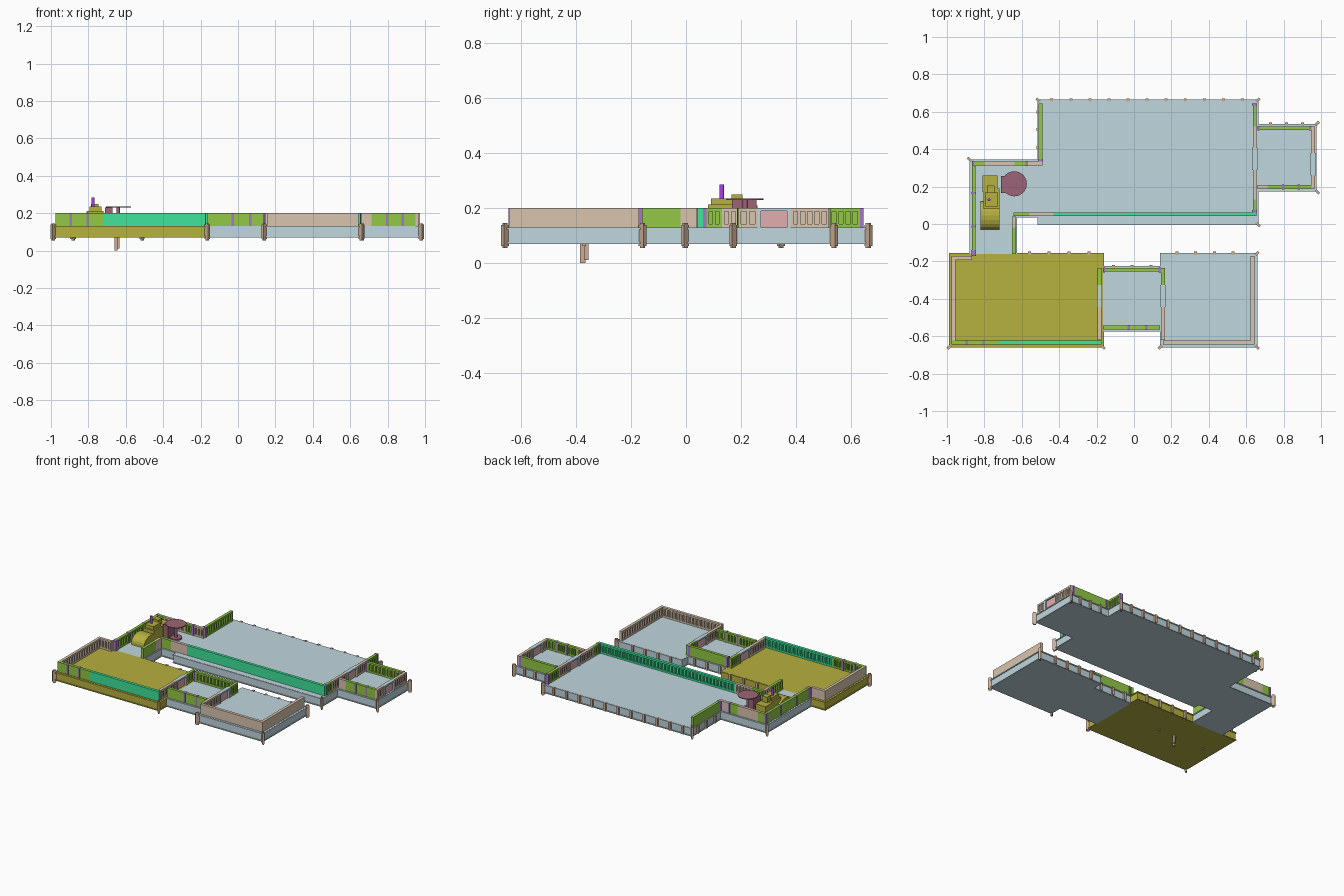
import bpy, bmesh, math
from mathutils import Matrix, Vector

if "Cube" in bpy.data.objects:
    bpy.data.objects.remove(bpy.data.objects["Cube"])

COL = dict(blue=(.53, .68, .73), olive=(.47, .44, .05), green=(.29, .58, .06),
           bright=(.05, .78, .33), tan=(.70, .56, .43), brown=(.62, .43, .30),
           purple=(.38, .18, .62), pink=(.76, .42, .42), red=(.33, .13, .18),
           violet=(.42, .05, .85))
MATS = {}
for k, c in COL.items():
    MATS[k] = bpy.data.materials.new(k)
    MATS[k].diffuse_color = (*c, 1)


def finish(name, bm, color):
    me = bpy.data.meshes.new(name)
    bm.to_mesh(me)
    bm.free()
    me.materials.append(MATS[color])
    ob = bpy.data.objects.new(name, me)
    bpy.context.collection.objects.link(ob)
    return ob


def add_box(bm, x0, x1, y0, y1, z0, z1, rot=0):
    c = Vector(((x0 + x1) / 2, (y0 + y1) / 2, (z0 + z1) / 2))
    m = (Matrix.Translation(c) @ Matrix.Rotation(rot, 4, 'Z')
         @ Matrix.Diagonal((abs(x1 - x0), abs(y1 - y0), abs(z1 - z0), 1)))
    bmesh.ops.create_cube(bm, size=1, matrix=m)


def box(name, color, *dims):
    bm = bmesh.new()
    add_box(bm, *dims)
    return finish(name, bm, color)


def cyl(name, color, x, y, z0, z1, r, n=24, r2=None):
    bm = bmesh.new()
    bmesh.ops.create_cone(bm, cap_ends=True, segments=n, radius1=r, radius2=r if r2 is None else r2,
                          depth=z1 - z0, matrix=Matrix.Translation((x, y, (z0 + z1) / 2)))
    return finish(name, bm, color)


ZB, ZF, ZT = .07, .13, .2   # slab underside, floor, wall top

# Floor slabs with a protruding rail along top and bottom edges
SLABS = dict(main=(-.51, .66, 0, .66, 'blue'), link=(-.63, -.51, .04, .34, 'blue'),
             corridor=(-.875, -.63, -.16, .34, 'blue'), hall=(-.985, -.165, -.655, -.16, 'olive'),
             passage=(-.165, .145, -.57, -.23, 'blue'), store=(.145, .655, -.655, -.16, 'blue'),
             annex=(.66, .97, .18, .53, 'blue'))
for name, (x0, x1, y0, y1, c) in SLABS.items():
    bm = bmesh.new()
    add_box(bm, x0, x1, y0, y1, ZB, ZF)
    for za, zb in ((ZB + .001, .077), (.122, ZF - .001)):
        add_box(bm, x0 - .005, x1 + .005, y0 - .005, y1 + .005, za, zb)
    finish(name + '_floor', bm, c)


def wall(name, axis, outer, s, segs, both=False):
    """Panelled wall; s points to the ribbed inner side. segs: (start, end, colour)."""
    th, inner = .02, outer + s * .02

    def put(bm, a, b, u, v, z0, z1):
        u, v = min(u, v), max(u, v)
        if axis == 'x':
            add_box(bm, a, b, u, v, z0, z1)
        else:
            add_box(bm, u, v, a, b, z0, z1)

    for i, (a, b, c) in enumerate(segs):
        bm = bmesh.new()
        tag = f'{name}_{i}'
        if c == 'door':
            for p in (a, b - .012):
                put(bm, p, p + .012, outer - s * .004, inner + s * .004, ZF, ZT)
            put(bm, a + .012, b - .012, outer - s * .004, inner + s * .004, ZT - .01, ZT)
            finish(tag + '_door_frame', bm, 'blue')
            bm = bmesh.new()
            put(bm, a + .012, b - .012, outer + s * .006, outer + s * .014, ZF, ZT - .01)
            finish(tag + '_door_panel', bm, 'pink')
            continue
        if c == 'purple':
            put(bm, a, b, outer - s * .003, inner + s * .003, ZF, ZT + .001)
            finish(tag + '_pillar', bm, c)
            continue
        p0, p1 = (outer + s * .007, outer + s * .013) if both else (outer, outer + s * .008)
        put(bm, a, b, p0, p1, ZF, ZT)
        for za, zb in ((ZF, ZF + .012), (ZT - .012, ZT)):
            put(bm, a, b, outer, inner, za, zb)
        n = max(1, round((b - a) / .028))
        for j in range(n + 1):
            p = a + (b - a - .01) * j / n
            put(bm, p, p + .01, outer, inner, ZF + .012, ZT - .012)
        finish(tag + '_panel', bm, c)


G, B, T, P, D = 'green', 'bright', 'tan', 'purple', 'door'
# Large olive hall
wall('hall_front_wall', 'x', -.643, 1, [(-.975, -.9, G), (-.9, -.888, P), (-.888, -.81, G),
                                        (-.81, -.798, P), (-.798, -.72, G), (-.72, -.175, B)])
wall('hall_left_wall', 'y', -.975, 1, [(-.623, -.192, T)])
wall('hall_back_wall', 'x', -.172, -1, [(-.975, -.867, T)])
wall('hall_right_wall', 'y', -.175, -1, [(-.62, -.445, T), (-.445, -.325, D), (-.325, -.235, G)], True)
# Passage and store room
wall('passage_front_wall', 'x', -.563, 1, [(-.165, -.035, G), (-.035, -.022, P), (-.022, .06, G),
                                           (.06, .072, P), (.072, .14, G)])
wall('passage_back_wall', 'x', -.235, -1, [(-.165, -.155, P), (-.155, .132, G), (.132, .145, P)])
wall('store_left_wall', 'y', .145, 1, [(-.62, -.445, T), (-.445, -.325, D), (-.325, -.235, G)], True)
wall('store_front_wall', 'x', -.643, 1, [(.155, .643, T)])
wall('store_right_wall', 'y', .643, -1, [(-.623, -.17, T)])
# Corridor
wall('corridor_left_wall', 'y', -.867, 1, [(-.172, -.14, P), (-.14, -.02, G), (-.02, -.008, P),
                                           (-.008, .16, G), (.16, .172, P), (.172, .31, G)])
wall('corridor_back_wall', 'x', .333, -1, [(-.867, -.855, P), (-.855, -.8, G), (-.8, -.64, T),
                                           (-.64, -.58, G), (-.58, -.568, P), (-.568, -.49, T)])
wall('corridor_right_wall', 'y', -.632, -1, [(-.16, -.02, G), (-.02, .04, T)])
# Main room
wall('main_front_wall', 'x', .042, 1, [(-.645, -.56, G), (-.56, -.43, T), (-.43, .655, B)])
wall('main_left_wall', 'y', -.51, 1, [(.335, .347, P), (.347, .645, G)])
wall('main_right_wall', 'y', .655, -1, [(.062, .074, P), (.074, .13, G), (.13, .29, T), (.29, .41, D),
                                        (.41, .52, T), (.52, .633, G), (.633, .645, P)], True)
# Annex
wall('annex_front_wall', 'x', .188, 1, [(.66, .715, T), (.715, .79, G), (.79, .802, P), (.802, .875, G),
                                        (.875, .887, P), (.887, .95, G)])
wall('annex_back_wall', 'x', .522, -1, [(.66, .672, P), (.672, .935, G), (.935, .95, P)])
wall('annex_right_wall', 'y', .968, -1, [(.19, .26, T), (.26, .38, D), (.38, .52, T)], True)

# Diagonal brackets on the outer corners
CORNERS = [(-.988, -.658, 1), (-.165, -.658, -1), (.14, -.658, 1), (.658, -.658, -1), (.658, -.158, 1),
           (.663, -.003, -1), (.663, .663, 1), (-.513, .663, -1), (-.88, .345, -1), (.98, .538, 1),
           (.98, .172, -1)]
for i, (x, y, d) in enumerate(CORNERS):
    bm = bmesh.new()
    for w, t, z0, z1 in ((.026, .014, .062, .138), (.018, .009, .054, .145)):
        add_box(bm, x - w / 2, x + w / 2, y - t / 2, y + t / 2, z0, z1, d * math.pi / 4)
    finish(f'corner_bracket_{i}', bm, 'brown')

# Small uprights along the open slab edges
RUNS = [('x', .667, -.44, .58, 11), ('x', .537, .73, .9, 3), ('x', -.153, -.56, -.24, 4),
        ('x', -.153, .23, .53, 4), ('x', -.223, -.11, .09, 3), ('y', -.517, .41, .6, 3)]
for i, (ax, f, a, b, n) in enumerate(RUNS):
    bm = bmesh.new()
    for j in range(n):
        p = a + (b - a) * j / (n - 1)
        if ax == 'x':
            add_box(bm, p - .008, p + .008, f - .012, f + .005, .073, .132)
        else:
            add_box(bm, f - .005, f + .012, p - .008, p + .008, .073, .132)
    finish(f'edge_uprights_{i}', bm, 'brown')

# Pegs under the hall
box('peg_long', 'brown', -.66, -.645, -.385, -.365, 0, ZB)
box('peg_short', 'brown', -.648, -.634, -.37, -.355, .012, ZB)
for x in (-.89, -.52):
    box('under_stud', 'brown', x - .007, x + .007, -.377, -.363, .062, ZB)

# Machine: curved hood, body, head and lever
bm = bmesh.new()
prof = [(-.03, ZF)] + [(.045 - .075 * math.cos(t), .145 + .05 * math.sin(t))
                       for t in [math.pi * k / 10 for k in range(11)]] + [(.12, ZF)]
face = bm.faces.new([bm.verts.new((-.82, y, z)) for y, z in prof])
ext = bmesh.ops.extrude_face_region(bm, geom=[face])
bmesh.ops.translate(bm, vec=(.1, 0, 0), verts=[v for v in ext['geom'] if isinstance(v, bmesh.types.BMVert)])
bmesh.ops.recalc_face_normals(bm, faces=bm.faces)
finish('machine_hood', bm, 'olive')
box('machine_base', 'olive', -.805, -.72, .08, .19, ZF, .212)
box('machine_body', 'olive', -.795, -.73, .09, .17, .212, .235)
box('machine_rear', 'olive', -.81, -.73, .17, .26, ZF, .21)
box('machine_head', 'olive', -.785, -.745, .165, .205, .21, .25)
cyl('machine_lever', 'violet', -.775, .13, .23, .285, .008, 12)

# Round table with its support cabinet
box('table_cabinet', 'red', -.71, -.67, .167, .256, ZF, .23)
cyl('table_foot', 'red', -.64, .215, ZF, .14, .04)
cyl('table_stem', 'red', -.64, .215, .14, .23, .01, 12)
cyl('table_top', 'red', -.64, .215, .23, .235, .067, 32)

for m in bpy.data.materials:
    if m.users and not m.is_grease_pencil:
        m.use_nodes = True
        m.node_tree.nodes["Principled BSDF"].inputs["Base Color"].default_value = m.diffuse_color
